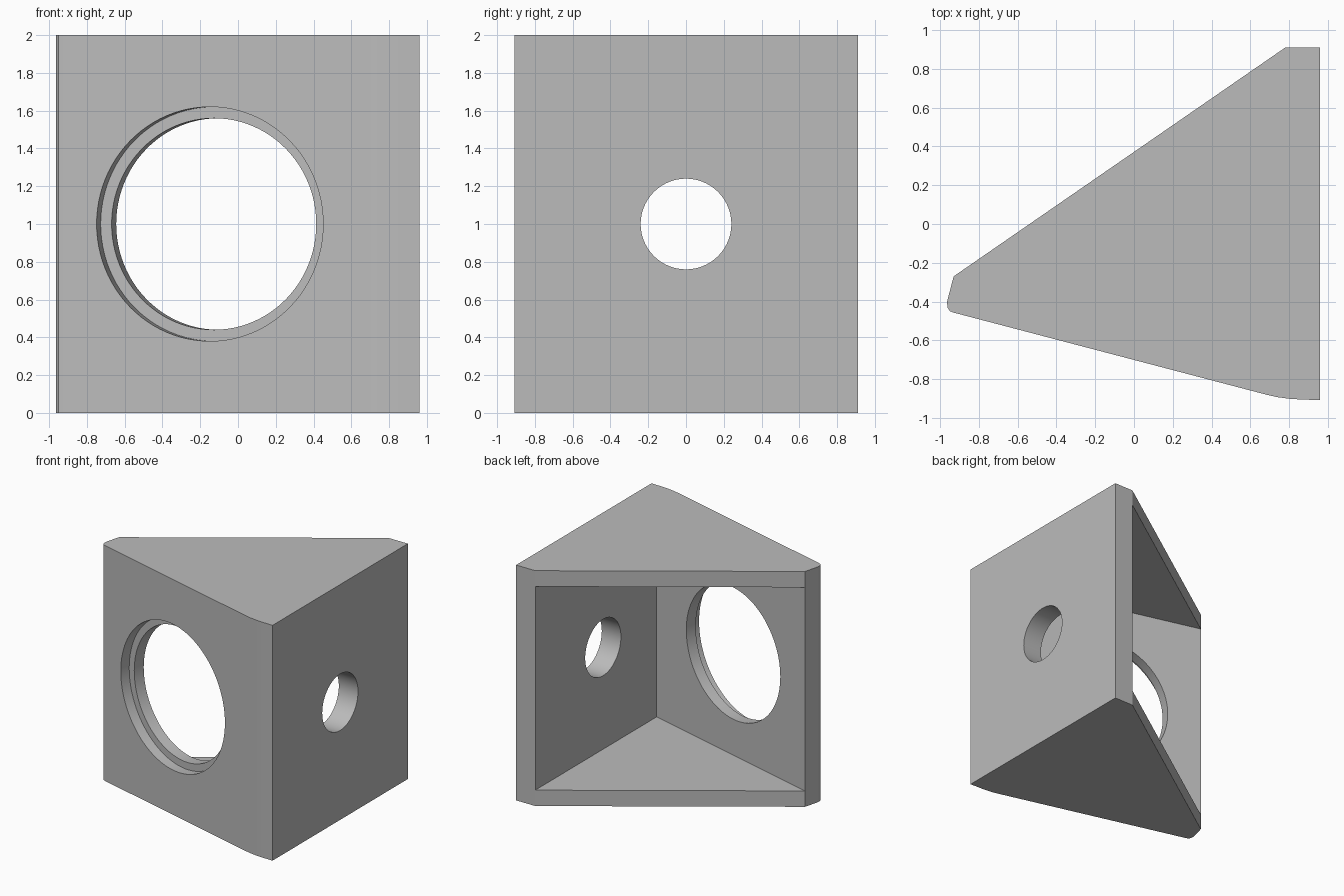
import bpy
import bmesh
from math import radians, pi
from mathutils import Vector, Matrix

cube = bpy.data.objects.get("Cube")
if cube:
    bpy.data.objects.remove(cube, do_unlink=True)

grey = bpy.data.materials.new("plain grey")
grey.use_nodes = True
colour = (0.5, 0.5, 0.5, 1)
grey.diffuse_color = colour
grey.node_tree.nodes["Principled BSDF"].inputs["Base Color"].default_value = colour


def finish(name, bm):
    bmesh.ops.recalc_face_normals(bm, faces=bm.faces)
    mesh = bpy.data.meshes.new(name)
    bm.to_mesh(mesh)
    bm.free()
    mesh.materials.append(grey)
    obj = bpy.data.objects.new(name, mesh)
    bpy.context.collection.objects.link(obj)
    return obj


def prism(name, outline, bottom, top):
    bm = bmesh.new()
    face = bm.faces.new([bm.verts.new((x, y, bottom)) for x, y in outline])
    new = bmesh.ops.extrude_face_region(bm, geom=[face])["geom"]
    verts = [v for v in new if isinstance(v, bmesh.types.BMVert)]
    bmesh.ops.translate(bm, vec=(0, 0, top - bottom), verts=verts)
    return finish(name, bm)


def drill(name, radius, start, end):
    start, end = Vector(start), Vector(end)
    axis = end - start
    turn = axis.to_track_quat("Z", "Y").to_matrix().to_4x4()
    bm = bmesh.new()
    bmesh.ops.create_cone(bm, cap_ends=True, segments=96, radius1=radius,
                          radius2=radius, depth=axis.length,
                          matrix=Matrix.Translation((start + end) / 2) @ turn)
    return finish(name, bm)


# Wedge-shaped block with a blunt nose and rounded front corner
wedge = [(0.78, 0.91), (0.96, 0.91), (0.96, -0.908), (0.86, -0.905),
         (0.80, -0.901), (0.74, -0.893), (0.69, -0.882),
         (-0.93, -0.457), (-0.95, -0.449), (-0.962, -0.43), (-0.964, -0.40),
         (-0.93, -0.27)]
housing = prism("housing", wedge, 0, 2)

# Cavity leaves a front wall, side wall, floor and roof; the back stays open
wall = 0.135
cavity = prism("cavity_cutter", [(0.78, -0.72), (0.78, 1.3), (-1.5, 0.6), (-1.5, -0.12),
                                 (-0.93, -0.27)], wall, 2 - wall)

# Stepped round opening, square to the slanted front wall
centre = Vector((-0.149, -0.662, 1))
inward = Matrix.Rotation(radians(-14.7), 3, "Z") @ Vector((0, 1, 0))
recess = drill("recess_cutter", 0.62, centre - inward * 0.2, centre + inward * 0.085)
opening = drill("opening_cutter", 0.56, centre - inward * 0.25, centre + inward * 0.3)

# Small round hole through the side wall
side_hole = drill("side_hole_cutter", 0.24, (0.6, 0, 1), (1.2, 0, 1))

bpy.context.view_layer.objects.active = housing
for cutter in (cavity, recess, opening, side_hole):
    cutter.hide_render = True
    cut = housing.modifiers.new(cutter.name, "BOOLEAN")
    cut.operation = "DIFFERENCE"
    cut.solver = "EXACT"
    cut.object = cutter
    bpy.ops.object.modifier_apply(modifier=cut.name)
    bpy.data.objects.remove(cutter, do_unlink=True)

# Smooth the curved surfaces and keep the large walls flat
bpy.ops.object.select_all(action="DESELECT")
housing.select_set(True)
bpy.ops.object.shade_smooth_by_angle(angle=pi / 6)
for face in housing.data.polygons:
    if face.area > 0.25:
        face.use_smooth = False
